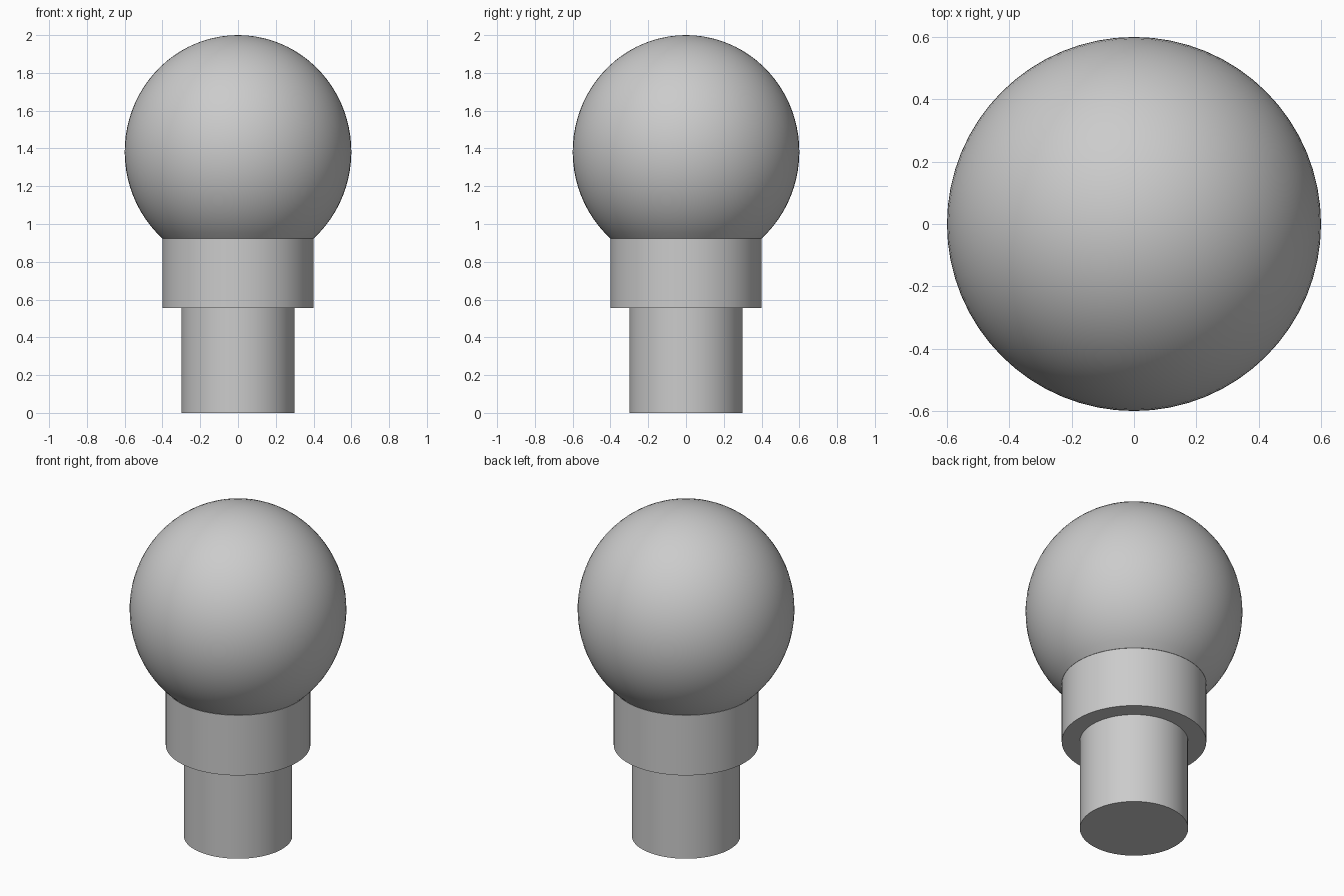
import bpy
import bmesh
import math

cube = bpy.data.objects.get("Cube")
if cube:
    bpy.data.objects.remove(cube, do_unlink=True)

SIDES = 64

grey = bpy.data.materials.new("plain grey")
grey.use_nodes = True
colour = (0.6, 0.6, 0.6, 1)
grey.diffuse_color = colour
grey.node_tree.nodes["Principled BSDF"].inputs["Base Color"].default_value = colour


def lathe(name, profile):
    """Spin a profile of (radius, height) points around z into a smooth solid."""
    bm = bmesh.new()
    verts = [bm.verts.new((r, 0, z)) for r, z in profile]
    edges = [bm.edges.new(pair) for pair in zip(verts, verts[1:])]
    bmesh.ops.spin(bm, geom=verts + edges, cent=(0, 0, 0), axis=(0, 0, 1),
                   angle=math.tau, steps=SIDES, use_duplicate=False)
    bmesh.ops.remove_doubles(bm, verts=bm.verts, dist=0.0001)
    bmesh.ops.recalc_face_normals(bm, faces=bm.faces)
    mesh = bpy.data.meshes.new(name)
    bm.to_mesh(mesh)
    bm.free()
    mesh.materials.append(grey)
    obj = bpy.data.objects.new(name, mesh)
    bpy.context.collection.objects.link(obj)
    bpy.ops.object.select_all(action="DESELECT")
    obj.select_set(True)
    bpy.context.view_layer.objects.active = obj
    bpy.ops.object.shade_smooth_by_angle(angle=math.radians(30))
    return obj


# Stem and the wider collar above it
lathe("stem", [(0, 0), (0.3, 0), (0.3, 0.555), (0, 0.555)])
lathe("collar", [(0, 0.555), (0.4, 0.555), (0.4, 0.922), (0, 0.922)])

# Slightly tall ball, cut flat where it rests on the collar
RADIUS, HALF_HEIGHT, CENTRE, STEPS = 0.6, 0.617, 1.383, 32
start = -math.acos(0.4 / RADIUS)
angles = [start + (math.pi / 2 - start) * i / STEPS for i in range(STEPS + 1)]
lathe("ball", [(0, 0.922)] + [(RADIUS * math.cos(a), CENTRE + HALF_HEIGHT * math.sin(a))
                              for a in angles])
